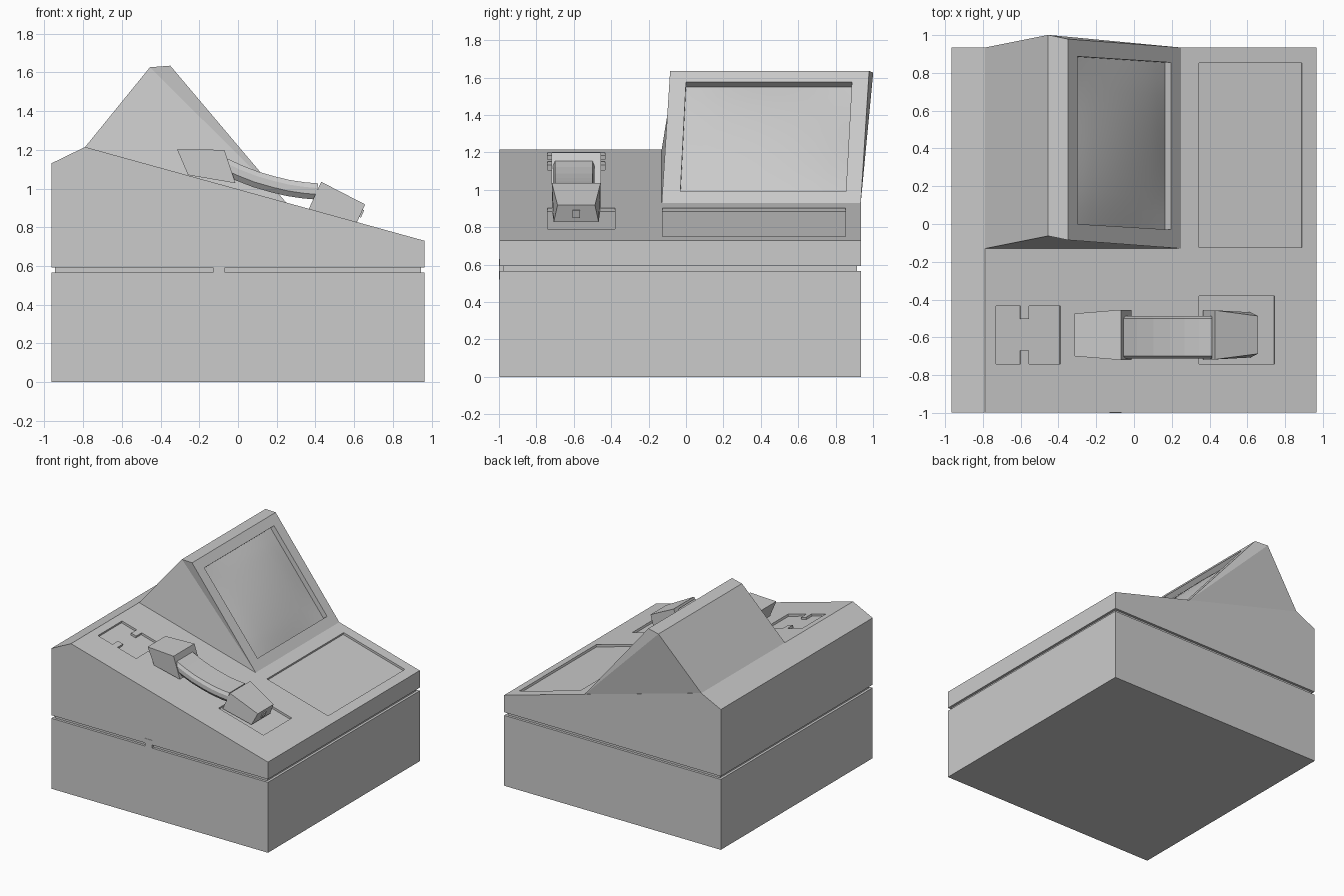
import bpy, bmesh, math
from mathutils import Vector

if "Cube" in bpy.data.objects:
    bpy.data.objects.remove(bpy.data.objects["Cube"])

FRONT, BACK, HALF = -0.997, 0.935, 0.965
PHONE_Y = -0.587


def make(name, verts, faces, smooth=False):
    me = bpy.data.meshes.new(name)
    me.from_pydata([tuple(v) for v in verts], [], faces)
    bm = bmesh.new()
    bm.from_mesh(me)
    bmesh.ops.recalc_face_normals(bm, faces=bm.faces)
    bm.to_mesh(me)
    bm.free()
    if smooth:
        me.shade_smooth()
    ob = bpy.data.objects.new(name, me)
    bpy.context.collection.objects.link(ob)
    return ob


def loft(name, rings):
    """Closed skin through rings of equal length, capped at both ends."""
    n = len(rings[0])
    verts = [v for r in rings for v in r]
    faces = [(k * n + i, k * n + (i + 1) % n, (k + 1) * n + (i + 1) % n, (k + 1) * n + i)
             for k in range(len(rings) - 1) for i in range(n)]
    faces += [tuple(range(n)), tuple(range(len(verts) - n, len(verts)))]
    return make(name, verts, faces)


def prism(name, prof, y0, y1):
    return loft(name, [[(x, y, z) for x, z in prof] for y in (y0, y1)])


def box(name, x0, x1, y0, y1, z0, z1):
    return prism(name, [(x0, z0), (x1, z0), (x1, z1), (x0, z1)], y0, y1)


def tapered(name, prof):
    """Block from an xz profile with its own half width at each corner."""
    return loft(name, [[(x, PHONE_Y + s * w, z) for x, z, w in prof] for s in (-1, 1)])


# Lower case, seam and latch
box("lower_case", -HALF, HALF, FRONT, BACK, 0, 0.567)
box("seam_core", -HALF + 0.02, HALF - 0.02, FRONT + 0.02, BACK - 0.02, 0.55, 0.61)
box("latch", -0.13, -0.067, -1.0, FRONT + 0.04, 0.52, 0.63)

# Upper case with sloping top
upper = prism("upper_case", [(-HALF, 0.592), (HALF, 0.592), (HALF, 0.73),
                             (-0.79, 1.215), (-HALF, 1.13)], FRONT, BACK)
slope = (0.73 - 1.215) / (HALF + 0.79)
normal = Vector((-slope, 0, 1)).normalized()


def recess(outline, depth=0.017):
    pts = [Vector((x, y, 1.215 + (x + 0.79) * slope)) for x, y in outline]
    cut = loft("recess_cutter", [[p + normal * d for p in pts] for d in (-depth, 0.05)])
    cut.hide_render = True
    mod = upper.modifiers.new("recess", "BOOLEAN")
    mod.operation, mod.solver, mod.object = "DIFFERENCE", "EXACT", cut
    bpy.context.view_layer.objects.active = upper
    bpy.ops.object.modifier_apply(modifier=mod.name)
    bpy.data.objects.remove(cut)


def rect(x0, x1, y0, y1):
    return [(x0, y0), (x1, y0), (x1, y1), (x0, y1)]


# Large panel, mouthpiece cradle, notched earpiece cradle
recess(rect(0.345, 0.89, -0.125, 0.852))
recess(rect(0.345, 0.745, -0.74, -0.38))
recess([(-0.73, -0.74), (-0.6, -0.74), (-0.6, -0.67), (-0.555, -0.67), (-0.555, -0.74),
        (-0.39, -0.74), (-0.39, -0.433), (-0.555, -0.433), (-0.555, -0.503),
        (-0.6, -0.503), (-0.6, -0.433), (-0.73, -0.433)])

# Screen hood: slanted wedge with a framed opening on its right face
near = [Vector(v) for v in [(-0.79, -0.13, 1.215), (-0.455, -0.063, 1.627),
                            (-0.35, -0.085, 1.635), (0.25, -0.13, 0.926)]]
far = [v + Vector((0, 1.064, 0)) for v in near]
fn = Vector((0.764, 0, 0.645))
opening = [Vector(v) for v in [(-0.3, 0.0, 1.576), (0.195, -0.03, 0.991),
                               (0.195, 0.855, 0.991), (-0.3, 0.887, 1.576)]]
floor = [v - fn * 0.04 for v in opening]
outer = [2, 3, 7, 6]
faces = [(0, 1, 3), (1, 2, 3), (4, 7, 5), (5, 7, 6),
         (0, 1, 5, 4), (1, 2, 6, 5), (0, 3, 7, 4)]
for i in range(4):
    j = (i + 1) % 4
    faces += [(outer[i], outer[j], 8 + j, 8 + i), (8 + i, 8 + j, 12 + j, 12 + i)]
make("screen_hood", near + far + opening + floor, faces)

# Bulging screen glass
N = 10
glass = []
for a in range(N + 1):
    for b in range(N + 1):
        u, v = a / N, b / N
        p = floor[0].lerp(floor[1], u).lerp(floor[3].lerp(floor[2], u), v)
        glass.append(p + fn * 0.035 * math.sin(math.pi * u) ** 0.8 * math.sin(math.pi * v) ** 0.8
                     if 0 < a < N and 0 < b < N else p)
M = N + 1
screen = make("screen_glass", glass, [(a * M + b, (a + 1) * M + b, (a + 1) * M + b + 1, a * M + b + 1)
                                      for a in range(N) for b in range(N)], True)
if sum((p.normal for p in screen.data.polygons), Vector()).dot(fn) < 0:
    screen.data.flip_normals()

# Handset ends
tapered("earpiece", [(-0.315, 1.203, 0.113), (-0.07, 1.2, 0.133),
                     (-0.013, 1.028, 0.133), (-0.258, 1.07, 0.113)])
tapered("mouthpiece", [(0.43, 1.035, 0.13), (0.657, 0.918, 0.1),
                       (0.615, 0.827, 0.12), (0.365, 0.893, 0.13)])
plug = box("mouthpiece_plug", -0.02, 0.008, -0.021, 0.021, -0.021, 0.021)
plug.location = (0.636, PHONE_Y, 0.872)
plug.rotation_euler.y = math.radians(24)

# Curved handle with chamfered edges
path = [Vector((x, 0, z)) for x, z in [(-0.09, 1.125), (0.0, 1.083), (0.09, 1.048), (0.18, 1.022),
                                       (0.26, 1.003), (0.34, 0.991), (0.41, 0.985)]]
section = [(-0.09, -0.042), (0.09, -0.042), (0.112, -0.015), (0.112, 0.018),
           (0.1, 0.042), (-0.1, 0.042), (-0.112, 0.018), (-0.112, -0.015)]
rings = []
for i, p in enumerate(path):
    t = (path[min(i + 1, len(path) - 1)] - path[max(i - 1, 0)]).normalized()
    up = Vector((-t.z, 0, t.x))
    rings.append([p + up * h + Vector((0, PHONE_Y - 0.013 + w, 0)) for w, h in section])
loft("handle", rings)
